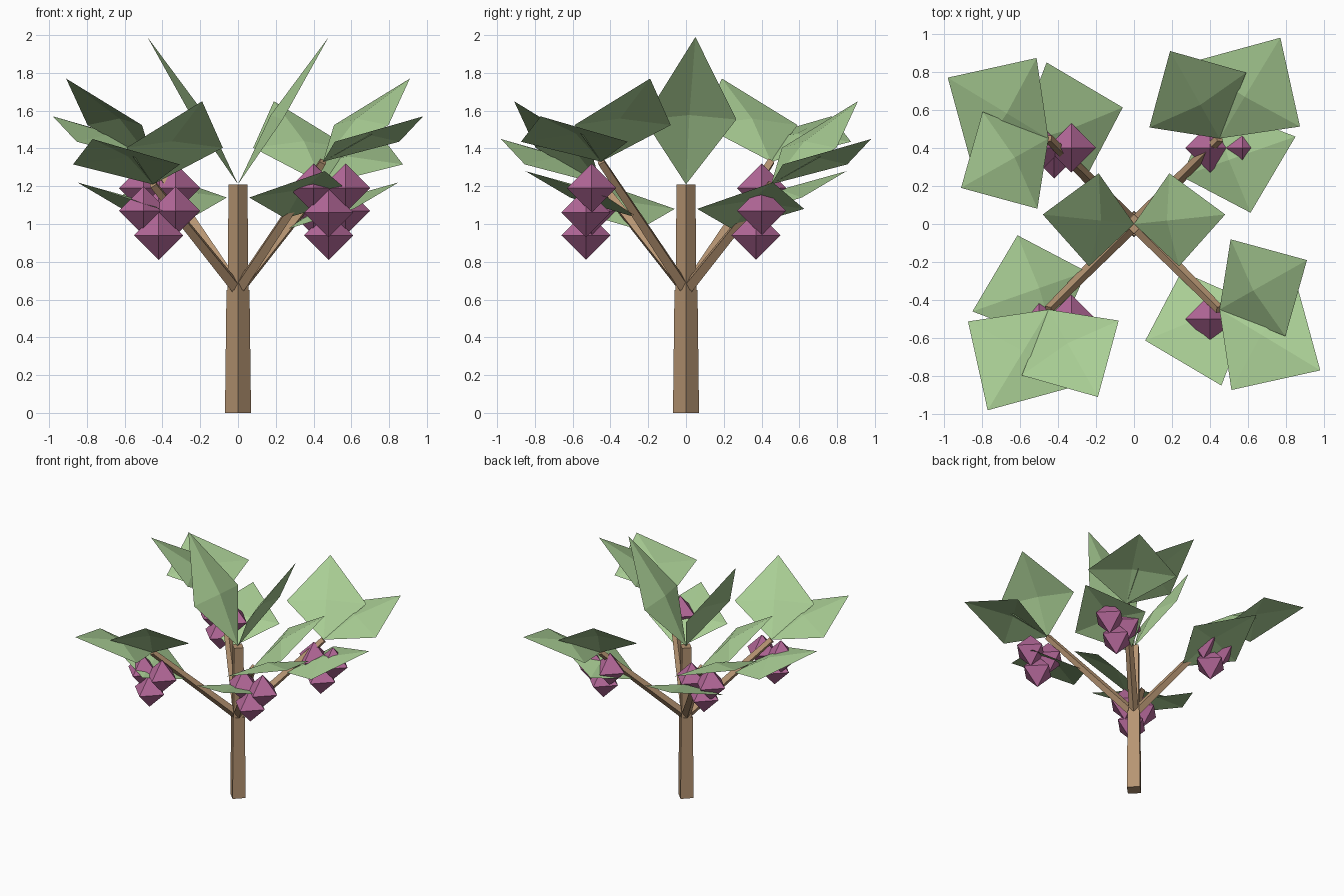
import bpy, bmesh, math
from mathutils import Vector, Matrix

if "Cube" in bpy.data.objects:
    bpy.data.objects.remove(bpy.data.objects["Cube"])


def material(name, rgb):
    m = bpy.data.materials.new(name)
    m.diffuse_color = (*rgb, 1)
    m.use_nodes = True
    m.node_tree.nodes["Principled BSDF"].inputs["Base Color"].default_value = m.diffuse_color
    return m


BARK = material("bark brown", (0.47, 0.30, 0.17))
LEAF = material("leaf green", (0.40, 0.62, 0.30))
FRUIT = material("berry purple", (0.46, 0.14, 0.32))


def finish(name, bm, mat):
    me = bpy.data.meshes.new(name)
    bm.to_mesh(me)
    bm.free()
    me.materials.append(mat)
    ob = bpy.data.objects.new(name, me)
    bpy.context.collection.objects.link(ob)
    return ob


def stick(name, a, b, r1, r2):
    """Four-sided tapered bar from a to b, corners facing the axes."""
    a, b = Vector(a), Vector(b)
    d = b - a
    bm = bmesh.new()
    bmesh.ops.create_cone(bm, cap_ends=True, segments=4, radius1=r1, radius2=r2, depth=d.length)
    # create_cone puts corners on the axes; keep them there after aiming
    yaw = math.atan2(d.y, d.x) if d.xy.length > 1e-6 else 0
    tilt = math.atan2(d.xy.length, d.z)
    rot = Matrix.Rotation(yaw, 4, 'Z') @ Matrix.Rotation(tilt, 4, 'Y')
    bmesh.ops.transform(bm, matrix=Matrix.Translation((a + b) / 2) @ rot, verts=bm.verts)
    return finish(name, bm, BARK)


def leaf(name, base, tip, half_width, bump=0.045):
    """Kite-shaped leaf with a raised middle."""
    base, tip = Vector(base), Vector(tip)
    axis = tip - base
    side = Vector((-axis.y, axis.x, 0)).normalized()
    normal = axis.cross(side).normalized()
    mid = base + axis * 0.44
    bm = bmesh.new()
    ring = [bm.verts.new(p) for p in
            (base, mid - side * half_width, tip, mid + side * half_width)]
    peak = bm.verts.new(mid + normal * bump)
    for i in range(4):
        bm.faces.new((ring[i], ring[(i + 1) % 4], peak))
    return finish(name, bm, LEAF)


def berry(name, centre, r=0.13):
    """Octahedron."""
    bm = bmesh.new()
    for v in ((1, 0, 0), (-1, 0, 0), (0, 1, 0), (0, -1, 0), (0, 0, 1), (0, 0, -1)):
        bm.verts.new(Vector(centre) + Vector(v) * r)
    bmesh.ops.convex_hull(bm, input=bm.verts)
    return finish(name, bm, FRUIT)


# trunk
stick("trunk_lower", (0, 0, 0), (0, 0, 0.65), 0.069, 0.061)
stick("trunk_upper", (0, 0, 0.65), (0, 0, 1.21), 0.055, 0.05)

# pair of crown leaves
for s, side in ((1, "right"), (-1, "left")):
    leaf("crown_leaf_" + side, (0, 0, 1.21), (s * 0.48, 0.05, 1.99), 0.246)

# four branches, a quarter turn apart; every second one is lower
for k in range(4):
    turn = Matrix.Rotation(k * math.pi / 2, 3, 'Z')
    drop = 0.12 * (k % 2)
    end = turn @ Vector((0.45, -0.45, 1.33 - drop))
    stick(f"branch_{k}", (0, 0, 0.65), end, 0.036, 0.025)

    # leaves: half-way, outer and upper
    low = Vector((0, 0, drop))
    for name, base, tip, width in (
            ("middle", (0.25, -0.25, 1.03 + drop / 2), (0.46, -0.85, 1.28 + drop / 2), 0.30),
            ("outer", (0.45, -0.45, 1.33), (0.98, -0.77, 1.57), 0.33),
            ("upper", (0.45, -0.45, 1.33), (0.91, -0.19, 1.77), 0.293)):
        leaf(f"{name}_leaf_{k}", turn @ (Vector(base) - low), turn @ (Vector(tip) - low), width)

    # berry cluster, same offsets under each branch end
    for i, off in enumerate(((0.12, -0.05, -0.14), (-0.05, -0.05, -0.14), (0.03, -0.08, -0.27))):
        berry(f"berry_{k}_{i}", end + Vector(off))
